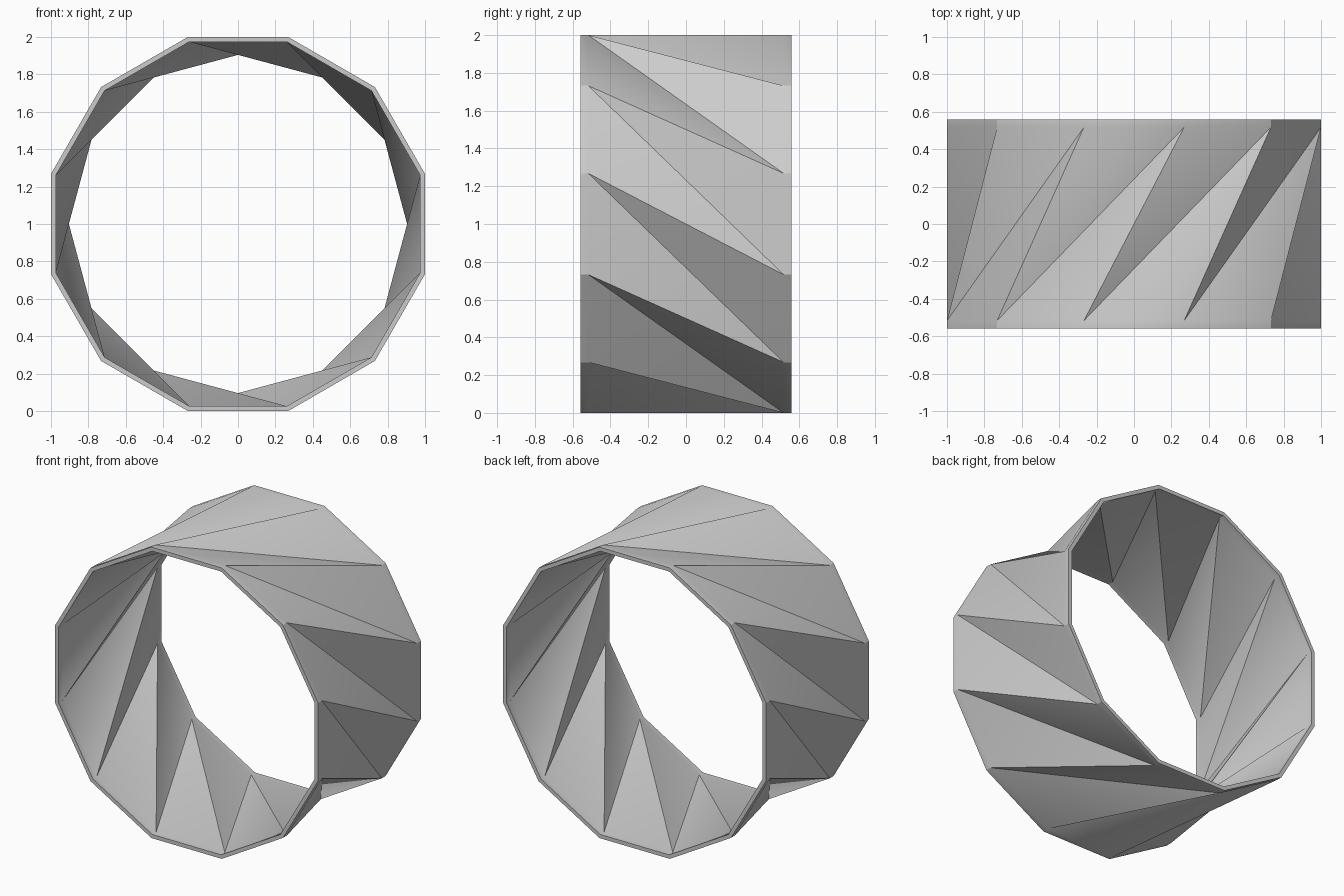
import bpy
import bmesh
from math import cos, sin, pi, radians

SIDES = 12
OUTER = 1 / cos(pi / SIDES)      # corner radius for flats at distance 1
INNER = OUTER * 0.974
LIP, FOLD = 0.558, 0.517         # depth of the lip face and of the fold corners

cube = bpy.data.objects.get("Cube")
if cube:
    bpy.data.objects.remove(cube, do_unlink=True)

grey = bpy.data.materials.new("plain grey")
grey.use_nodes = True
colour = (0.6, 0.6, 0.6, 1)
grey.diffuse_color = colour
grey.node_tree.nodes["Principled BSDF"].inputs["Base Color"].default_value = colour

bm = bmesh.new()


def ring(radius, y):
    """One twelve-sided loop of corners, running clockwise from the front."""
    angles = [pi / 2 - (k + 0.5) * 2 * pi / SIDES for k in range(SIDES)]
    return [bm.verts.new((radius * cos(a), y, 1 + radius * sin(a))) for a in angles]


def band(a, b):
    """Straight quads between two loops."""
    for k in range(SIDES):
        n = (k + 1) % SIDES
        bm.faces.new((a[k], a[n], b[n], b[k]))


def twist(front, back):
    """Folded triangles; each front corner reaches one and two corners ahead."""
    for k in range(SIDES):
        n, m = (k + 1) % SIDES, (k + 2) % SIDES
        bm.faces.new((front[k], front[n], back[m]))
        bm.faces.new((front[k], back[m], back[n]))


# Outer and inner skins, each with a lip at both ends and a twisted middle
skins = []
for radius in (OUTER, INNER):
    loops = [ring(radius, y) for y in (-LIP, -FOLD, FOLD, LIP)]
    band(loops[0], loops[1])
    twist(loops[1], loops[2])
    band(loops[2], loops[3])
    skins.append(loops)

# Flat end faces joining the skins
for end in (0, 3):
    band(skins[0][end], skins[1][end])

bmesh.ops.recalc_face_normals(bm, faces=bm.faces)
mesh = bpy.data.meshes.new("twisted_ring")
bm.to_mesh(mesh)
bm.free()
mesh.materials.append(grey)

obj = bpy.data.objects.new("twisted_ring", mesh)
bpy.context.collection.objects.link(obj)
bpy.ops.object.select_all(action="DESELECT")
obj.select_set(True)
bpy.context.view_layer.objects.active = obj
bpy.ops.object.shade_smooth_by_angle(angle=radians(30))
